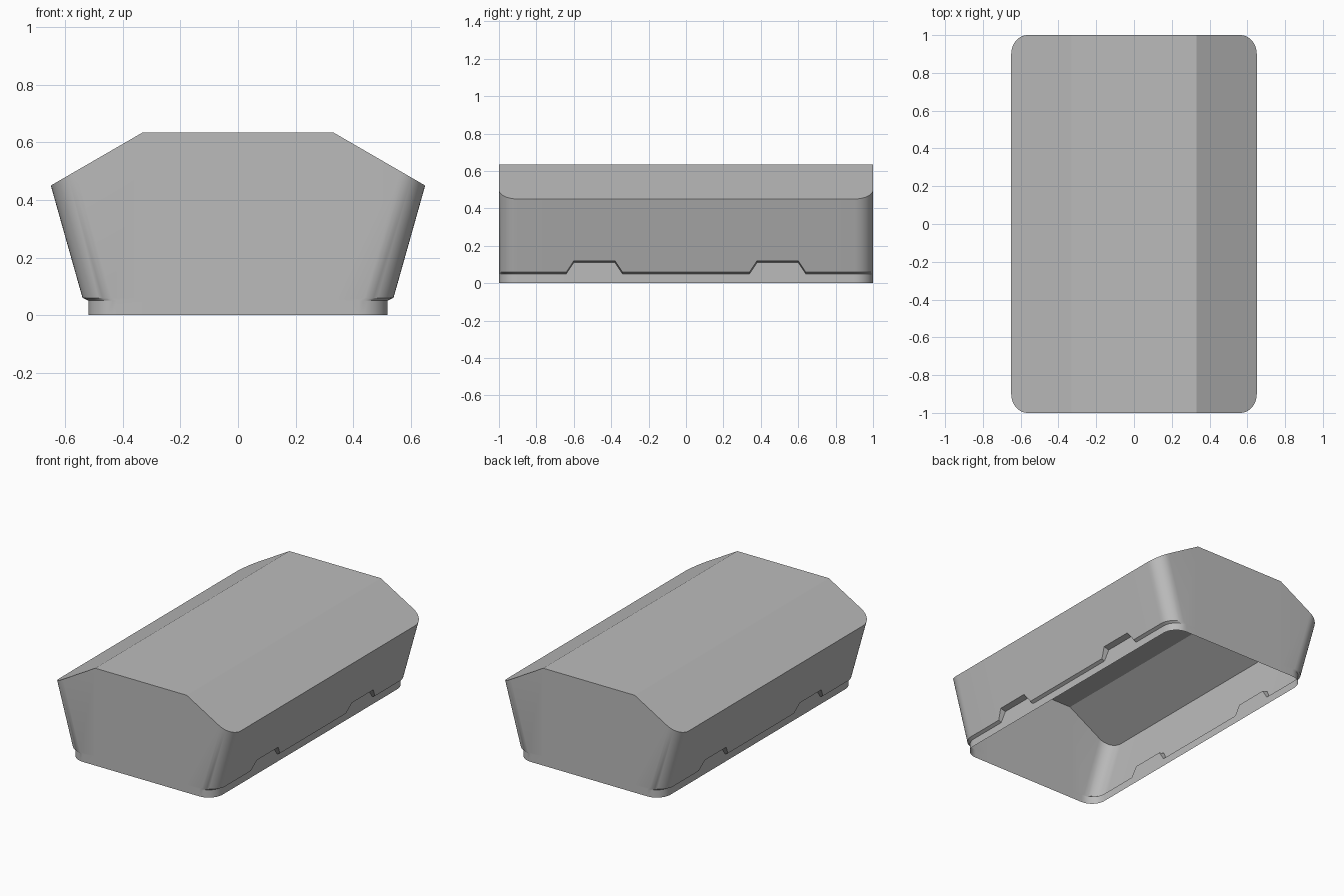
import bpy, bmesh, math

cube = bpy.data.objects.get("Cube")
if cube:
    bpy.data.objects.remove(cube)

RIDGE, TOP = 0.33, 0.635       # half width and height of the flat roof
FOOT, SKIRT = 0.52, 0.54       # half widths of the rim and the lower wall edge
LEAN, PITCH = 0.282, 0.578     # wall flare and roof slope
RADIUS, STEPS = 0.1, 10


def make_material(name, value):
    mat = bpy.data.materials.new(name)
    mat.use_nodes = True
    mat.diffuse_color = (value, value, value, 1)
    bsdf = mat.node_tree.nodes["Principled BSDF"]
    bsdf.inputs["Base Color"].default_value = mat.diffuse_color
    return mat


def column(inset, y):
    """Points from floor to eave on the wall; inset is the corner's pull toward the middle."""
    notch = 0.38 <= abs(y) <= 0.60
    low = 0.11 if notch else 0.05
    edge = low + 0.01
    eave = (TOP - PITCH * (SKIRT - 0.06 * LEAN - inset - RIDGE)) / (1 + PITCH * LEAN)

    def wall(z):
        return SKIRT + LEAN * (z - 0.06) - inset

    return [(FOOT - inset, y, 0), (FOOT - inset, y, low),
            (wall(edge), y, edge), (wall(eave), y, eave)]


# Half outline on the +x side, from front to back
quarter = [[(RIDGE, 1, z) for z in (0, 0.05, 0.06, TOP)]]
for i in range(STEPS + 1):
    a = math.pi / 2 * (1 - i / STEPS)
    quarter.append(column(RADIUS * (1 - math.cos(a)), 1 - RADIUS * (1 - math.sin(a))))
quarter += [column(0, y) for y in (0.64, 0.60, 0.38, 0.34)]
front = [[(x, -y, z) for x, y, z in col] for col in quarter]
half = front + quarter[::-1]
ring = half + [[(-x, y, z) for x, y, z in col] for col in half[::-1]]

# Open-bottomed shell: rim, ledge, flared walls and roof
bm = bmesh.new()
cols = [[bm.verts.new(p) for p in col] for col in ring]
for i, a in enumerate(cols):
    b = cols[(i + 1) % len(cols)]
    for j in range(3):
        bm.faces.new((a[j], b[j], b[j + 1], a[j + 1]))
n = len(half)
tops = [c[-1] for c in cols]
bm.faces.new(tops[:n])
bm.faces.new(tops[n:])
bm.faces.new((tops[0], tops[n - 1], tops[n], tops[-1]))

mesh = bpy.data.meshes.new("cover_shell")
bm.to_mesh(mesh)
bm.free()
mesh.materials.append(make_material("grey", 0.5))
shell = bpy.data.objects.new("cover_shell", mesh)
bpy.context.collection.objects.link(shell)
bpy.context.view_layer.objects.active = shell
shell.select_set(True)
bpy.ops.object.shade_smooth_by_angle(angle=math.radians(25))
